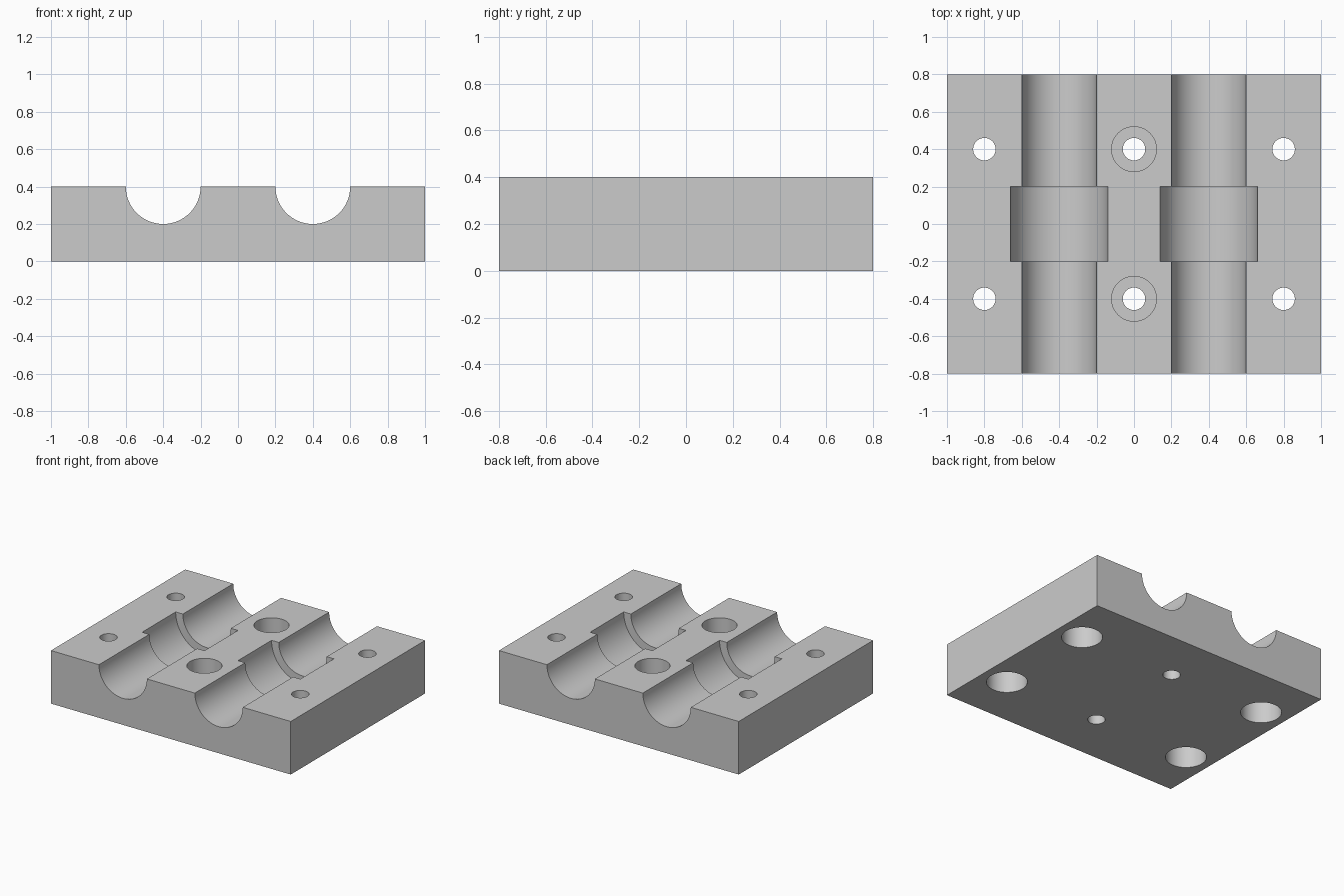
import bpy
import math

if "Cube" in bpy.data.objects:
    bpy.data.objects.remove(bpy.data.objects["Cube"], do_unlink=True)

HEIGHT = 0.4

# Single grey finish
grey = bpy.data.materials.new("light_grey")
grey.use_nodes = True
colour = (0.6, 0.6, 0.6, 1)
grey.diffuse_color = colour
grey.node_tree.nodes["Principled BSDF"].inputs["Base Color"].default_value = colour

# Rectangular block
bpy.ops.mesh.primitive_cube_add(size=1, location=(0, 0, HEIGHT / 2))
block = bpy.context.object
block.name = "clamp_block"
block.scale = (2, 1.6, HEIGHT)
bpy.ops.object.transform_apply(location=True, rotation=False, scale=True)
block.data.materials.append(grey)


def drill(name, radius, depth, location, along_y=False):
    """Cut a cylinder out of the block."""
    bpy.ops.mesh.primitive_cylinder_add(
        vertices=64, radius=radius, depth=depth, location=location,
        rotation=(math.pi / 2 if along_y else 0, 0, 0))
    cutter = bpy.context.object
    cutter.name = name
    cutter.data.materials.append(grey)
    cut = block.modifiers.new(name, "BOOLEAN")
    cut.operation = "DIFFERENCE"
    cut.solver = "EXACT"
    cut.object = cutter
    bpy.context.view_layer.objects.active = block
    bpy.ops.object.modifier_apply(modifier=name)
    bpy.data.objects.remove(cutter, do_unlink=True)


# Two half-round channels, each with a wider pocket in the middle
for x in (-0.4, 0.4):
    drill("channel", 0.2, 2, (x, 0, HEIGHT), along_y=True)
    drill("wide_pocket", 0.26, 0.4, (x, 0, HEIGHT), along_y=True)

# Bolt holes: centre pair recessed from the top, outer ones from below
for y in (-0.4, 0.4):
    for x in (-0.8, 0, 0.8):
        drill("bolt_hole", 0.06, 1, (x, y, HEIGHT / 2))
        if x == 0:
            drill("top_recess", 0.12, 0.4, (x, y, HEIGHT))
        else:
            drill("bottom_recess", 0.14, 0.4, (x, y, 0))

# Smooth the bores, keep the machined edges crisp
bpy.ops.object.select_all(action="DESELECT")
block.select_set(True)
bpy.context.view_layer.objects.active = block
bpy.ops.object.shade_smooth_by_angle(angle=math.radians(30))
